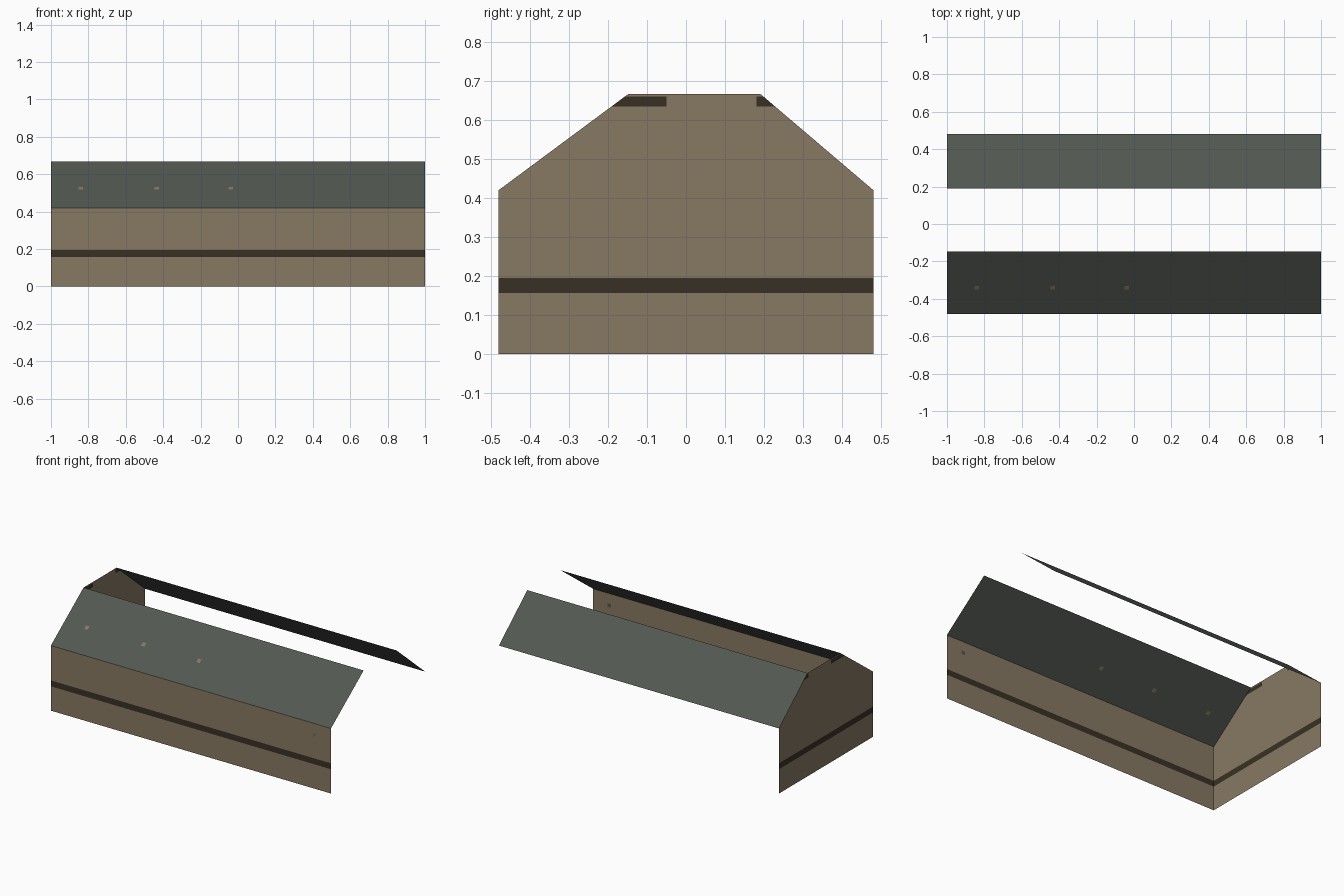
import bpy, bmesh
from mathutils import Vector

if "Cube" in bpy.data.objects:
    bpy.data.objects.remove(bpy.data.objects["Cube"])


def srgb(r, g, b):
    lin = lambda c: c / 12.92 if c <= 0.04045 else ((c + 0.055) / 1.055) ** 2.4
    return (lin(r / 255), lin(g / 255), lin(b / 255), 1)


def material(name, rgb):
    m = bpy.data.materials.new(name)
    m.diffuse_color = srgb(*rgb)
    m.use_nodes = True
    m.node_tree.nodes["Principled BSDF"].inputs["Base Color"].default_value = m.diffuse_color
    return m


WALL = material("tan_wall", (135, 121, 98))
DARK = material("dark_timber", (57, 48, 37))
ROOF = material("slate_roof", (82, 88, 82))

X, Y = 1.0, 0.48               # half length, half depth
EAVE, TOP = 0.42, 0.667        # wall height, roof top
RIDGE_F, RIDGE_B = -0.147, 0.19  # inner roof edges either side of the gap
BAND = (0.157, 0.195)          # painted timber band


def sheet(name, points, mats, cuts=(), rule=None):
    """Single-sided panel, sliced by (axis, value) planes, coloured by rule."""
    bm = bmesh.new()
    bm.faces.new([bm.verts.new(p) for p in points])
    for axis, value in cuts:
        n = Vector((0, 0, 0))
        n[axis] = 1
        bmesh.ops.bisect_plane(bm, geom=bm.verts[:] + bm.edges[:] + bm.faces[:],
                               plane_co=n * value, plane_no=n)
    if rule:
        for f in bm.faces:
            f.material_index = rule(f.calc_center_median())
    me = bpy.data.meshes.new(name)
    bm.to_mesh(me)
    bm.free()
    for m in mats:
        me.materials.append(m)
    ob = bpy.data.objects.new(name, me)
    bpy.context.collection.objects.link(ob)
    return ob


def in_band(c):
    return BAND[0] < c.z < BAND[1]


def gable_colour(c):
    # timber band, plus weathered corners just under the roof top
    corner = 0.634 < c.z < 0.66 and (c.y < -0.05 or c.y > 0.18)
    return int(in_band(c) or corner)


band_cuts = [(2, BAND[0]), (2, BAND[1])]

# Front wall with timber band
sheet("front_wall", [(-X, -Y, 0), (X, -Y, 0), (X, -Y, EAVE), (-X, -Y, EAVE)],
      [WALL, DARK], band_cuts, lambda c: int(in_band(c)))

# Left gable end with clipped top
sheet("gable_wall", [(-X, Y, 0), (-X, -Y, 0), (-X, -Y, EAVE), (-X, RIDGE_F, TOP),
                     (-X, RIDGE_B, TOP), (-X, Y, EAVE)],
      [WALL, DARK],
      band_cuts + [(2, 0.634), (2, 0.66), (1, -0.05), (1, 0.18)], gable_colour)

# Two roof slopes with the open gap between them
sheet("front_roof", [(-X, -Y, EAVE), (X, -Y, EAVE), (X, RIDGE_F, TOP), (-X, RIDGE_F, TOP)], [ROOF])
sheet("back_roof", [(X, Y, EAVE), (-X, Y, EAVE), (-X, RIDGE_B, TOP), (X, RIDGE_B, TOP)], [ROOF])


def spot(name, centre, along, normal, size, mat):
    """Small patch shown on both sides of a panel."""
    c, n = Vector(centre), Vector(normal).normalized() * 0.002
    u, v = Vector((size, 0, 0)), Vector(along).normalized() * size
    for side, s in (("outer", 1), ("inner", -1)):
        pts = [c + n * s + u * a * s + v * b for a, b in ((-1, -1), (1, -1), (1, 1), (-1, 1))]
        sheet(f"{name}_{side}", pts, [mat])


# Worn patches on the front roof and one on the front wall
slope = Vector((0, RIDGE_F + Y, TOP - EAVE))
for i, x in enumerate((-0.84, -0.435, -0.04)):
    spot(f"roof_patch_{i}", Vector((x, -Y, EAVE)) + slope * 0.42, slope,
         (0, -slope.z, slope.y), 0.012, WALL)
spot("wall_patch", (0.88, -Y + 0.002, 0.345), (0, 0, 1), (0, -1, 0), 0.012, ROOF)
